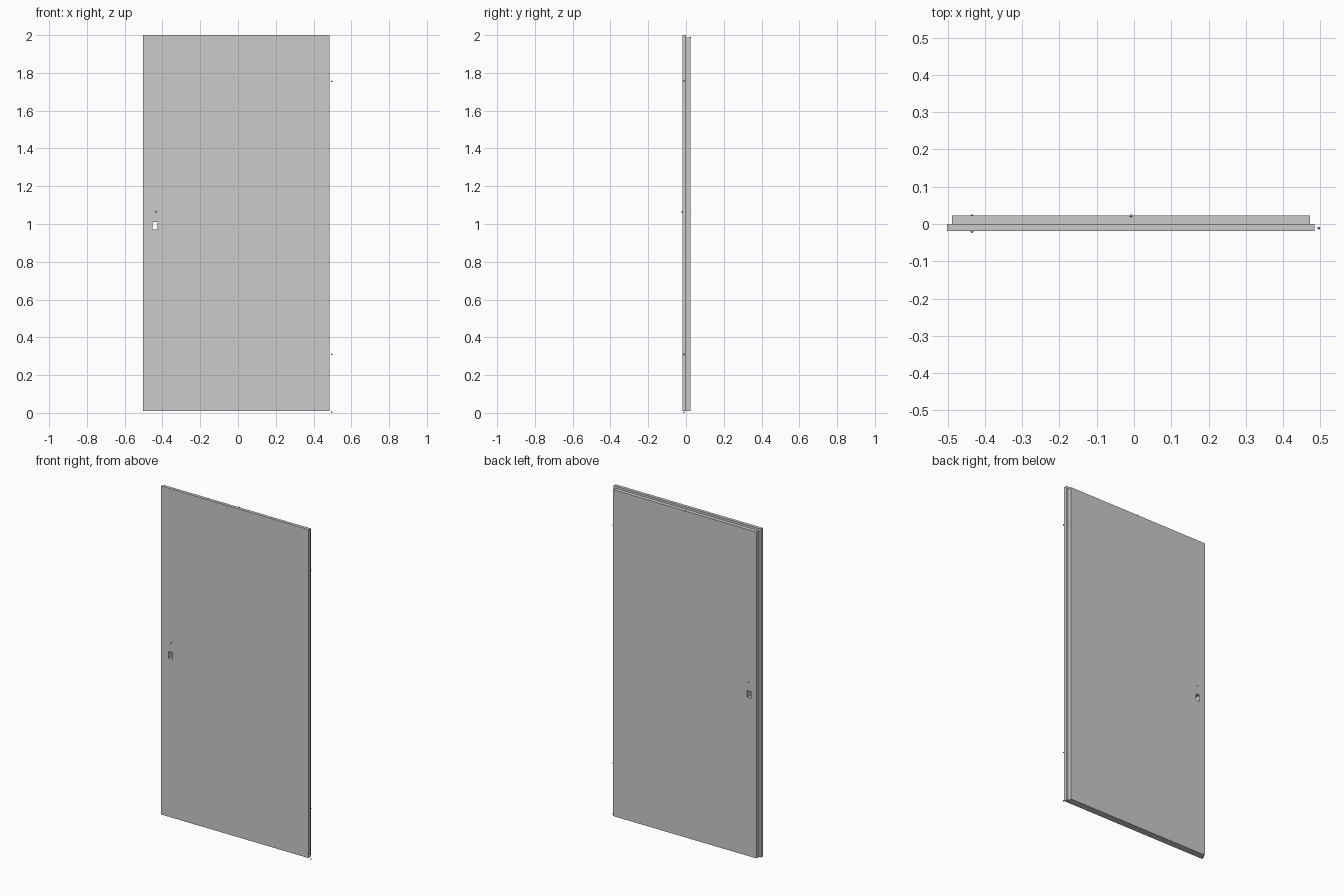
import bpy, bmesh

if "Cube" in bpy.data.objects:
    bpy.data.objects.remove(bpy.data.objects["Cube"])


def finish(name, bm):
    bmesh.ops.recalc_face_normals(bm, faces=bm.faces)
    mesh = bpy.data.meshes.new(name)
    bm.to_mesh(mesh)
    bm.free()
    obj = bpy.data.objects.new(name, mesh)
    bpy.context.collection.objects.link(obj)
    return obj


def box(name, lo, hi):
    bm = bmesh.new()
    bmesh.ops.create_cube(bm, size=1)
    for v in bm.verts:
        v.co = [(a + b) / 2 + c * (b - a) for a, b, c in zip(lo, hi, v.co)]
    return finish(name, bm)


def marker(name, loc, r=0.004):
    bm = bmesh.new()
    bmesh.ops.create_uvsphere(bm, u_segments=8, v_segments=6, radius=r)
    obj = finish(name, bm)
    obj.location = loc
    return obj


# Rebated door leaf: wide front layer stepping in to a narrower back layer
bm = bmesh.new()
sections = [(-0.502, 0.485, 2.0, -0.019), (-0.502, 0.485, 2.0, 0.0),
            (-0.488, 0.472, 1.987, 0.0), (-0.488, 0.472, 1.987, 0.023)]
loops = [[bm.verts.new(p) for p in ((a, y, 0.01), (b, y, 0.01), (b, y, t), (a, y, t))]
         for a, b, t, y in sections]
for l0, l1 in zip(loops, loops[1:]):
    for i in range(4):
        j = (i + 1) % 4
        # bottom of the rebate is flush, so it needs no step face
        if i == 0 and l0 is loops[1]:
            continue
        bm.faces.new((l0[i], l0[j], l1[j], l1[i]))
b = loops
bm.faces.new((b[1][0], b[2][0], b[2][1], b[1][1]))
bm.faces.new(loops[0])
bm.faces.new(loops[-1])
bmesh.ops.dissolve_degenerate(bm, dist=1e-6, edges=bm.edges)
leaf = finish("door_leaf", bm)

# Lock cut-out right through the leaf
cutter = box("lock_cutter", (-0.452, -0.1, 0.97), (-0.426, 0.1, 1.01))
cutter.hide_render = True
cutter.hide_viewport = True
mod = leaf.modifiers.new("lock_hole", "BOOLEAN")
mod.object = cutter
mod.operation = "DIFFERENCE"
mod.solver = "EXACT"

# Latch plate on the lock edge
box("latch_plate", (-0.489, 0.005, 0.945), (-0.486, 0.018, 1.11))

# Hinge pins, handle points and closer point
for i, z in enumerate((0.004, 0.31, 1.755)):
    marker(f"hinge_pin_{i}", (0.496, -0.011, z))
for side, y in (("front", -0.02), ("back", 0.022)):
    marker(f"handle_point_{side}", (-0.435, y, 1.065))
marker("closer_point", (-0.008, 0.022, 1.987))
